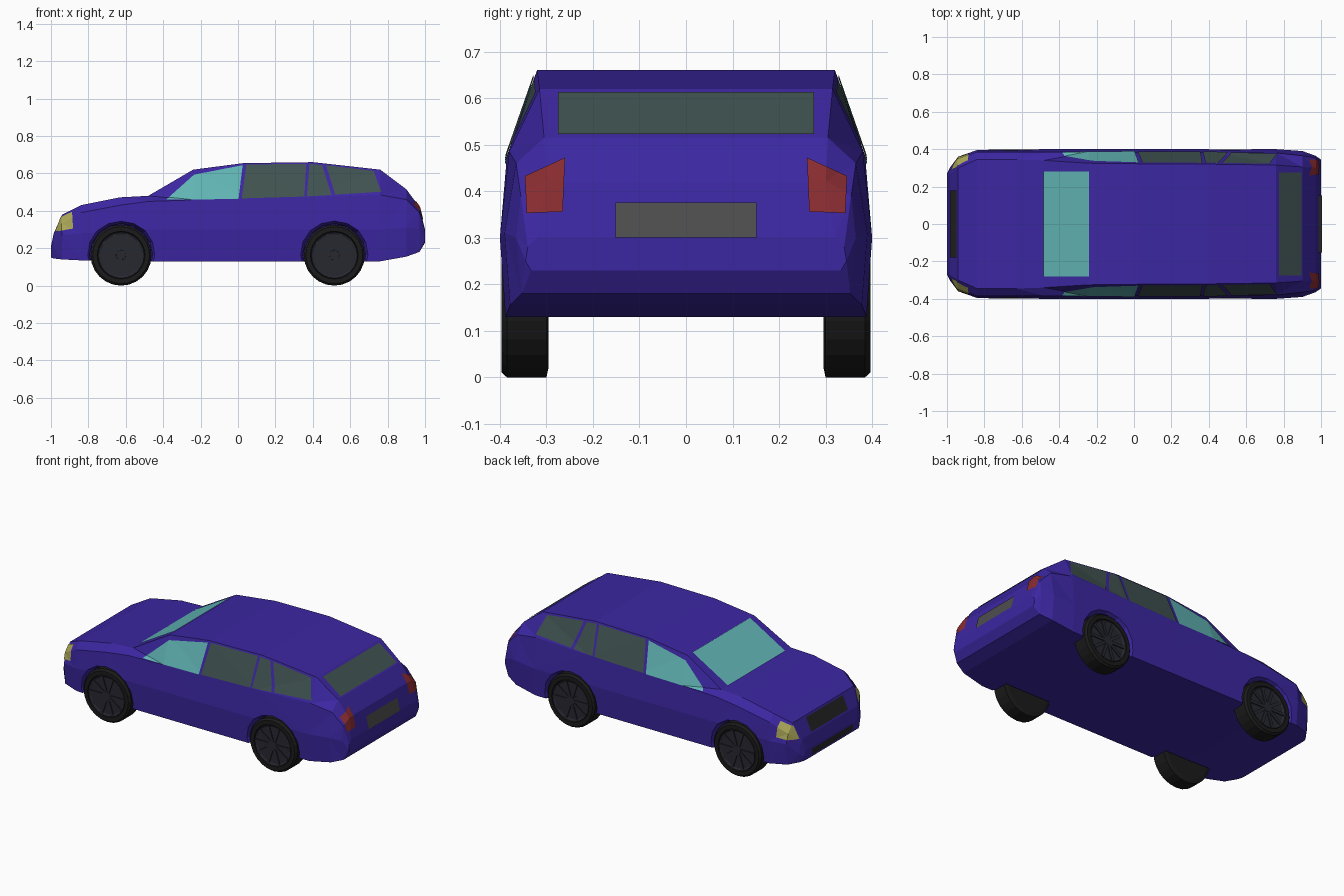
import bpy, bmesh, math
from mathutils import Vector, Matrix

if "Cube" in bpy.data.objects:
    bpy.data.objects.remove(bpy.data.objects["Cube"])


def material(name, rgb):
    m = bpy.data.materials.new(name)
    m.diffuse_color = (*rgb, 1)
    m.use_nodes = True
    m.node_tree.nodes["Principled BSDF"].inputs["Base Color"].default_value = m.diffuse_color
    return m


PAINT = material("paint", (.045, .02, .36))
TEAL = material("clear_glass", (.12, .46, .46))
DARK = material("tinted_glass", (.05, .085, .08))
RUBBER = material("rubber", (.011, .011, .011))
RIM = material("rim_metal", (.02, .021, .03))
RED = material("red_lens", (.25, .025, .03))
YELLOW = material("lamp_lens", (.42, .4, .1))
PLATE = material("plate_grey", (.075, .075, .075))
BLACK = material("grille_black", (.02, .02, .02))


def finish(bm, name, mat=None):
    me = bpy.data.meshes.new(name)
    bm.to_mesh(me)
    bm.free()
    ob = bpy.data.objects.new(name, me)
    bpy.context.collection.objects.link(ob)
    if mat:
        me.materials.append(mat)
    return ob


def loft(name, rings, mat=None):
    """Skin closed rings of points and cap both ends."""
    bm = bmesh.new()
    vs = [[bm.verts.new(p) for p in r] for r in rings]
    for a, b in zip(vs, vs[1:]):
        for i in range(len(a)):
            j = (i + 1) % len(a)
            bm.faces.new((a[i], a[j], b[j], b[i]))
    bm.faces.new(vs[0])
    bm.faces.new(vs[-1])
    bmesh.ops.recalc_face_normals(bm, faces=bm.faces)
    return finish(bm, name, mat)


# Body stations: x, floor z, half width, waist z, shoulder y, shoulder z, top y, top z
STATIONS = [
    (-1.0, .15, .27, .18, .265, .2, .25, .21),
    (-.985, .145, .30, .2, .29, .25, .27, .28),
    (-.94, .14, .36, .27, .345, .33, .30, .38),
    (-.84, .135, .395, .28, .385, .39, .345, .43),
    (-.63, .13, .40, .29, .385, .43, .345, .472),
    (-.48, .13, .40, .30, .385, .45, .34, .48),
    (-.24, .13, .40, .30, .385, .458, .325, .62),
    (.03, .13, .40, .30, .385, .465, .322, .655),
    (.40, .13, .40, .30, .385, .475, .32, .66),
    (.76, .13, .40, .30, .38, .485, .315, .62),
    (.90, .155, .39, .31, .365, .46, .305, .515),
    (.97, .18, .365, .30, .355, .39, .30, .42),
    (1.0, .23, .345, .25, .34, .28, .32, .30),
]
rings = []
for x, zb, w, zm, ys, zs, yt, zt in STATIONS:
    half = [(w - .012, zb), (w, zm), (ys, zs), (yt, zt)]
    rings.append([(x, y, z) for y, z in half] + [(x, -y, z) for y, z in reversed(half)])
body = loft("car_body", rings, PAINT)
bm = bmesh.new()
bm.from_mesh(body.data)
bmesh.ops.triangulate(bm, faces=bm.faces)
bm.to_mesh(body.data)
bm.free()


def panel(name, outline, axis, sign, near, mat):
    """Trim a copy of the body skin to a convex outline seen along an axis."""
    d = Vector([sign if i == axis else 0 for i in range(3)])

    def lift(p):
        p = list(p)
        p.insert(axis, sign * near)
        return Vector(p)

    pts = [lift(p) for p in outline]
    mid = sum(pts, Vector()) / len(pts)
    bm = bmesh.new()
    bm.from_mesh(body.data)
    away = [f for f in bm.faces if f.normal.dot(d) < .05]
    bmesh.ops.delete(bm, geom=away, context='FACES')
    cuts = [(mid, -d)]
    for a, b in zip(pts, pts[1:] + pts[:1]):
        n = (b - a).cross(d)
        cuts.append((a, -n if n.dot(mid - a) > 0 else n))
    for co, no in cuts:
        bmesh.ops.bisect_plane(bm, geom=bm.verts[:] + bm.edges[:] + bm.faces[:],
                               plane_co=co, plane_no=no.normalized(), clear_outer=True)
    bm.normal_update()
    for v, n in [(v, v.normal.copy()) for v in bm.verts]:
        v.co += n * .004
    return finish(bm, name, mat)


def rect(u0, u1, v0, v1):
    return [(u0, v0), (u1, v0), (u1, v1), (u0, v1)]


# Side glass and lamps
SIDE = [
    ("front_door_window", [(-.385, .456), (-.235, .592), (.025, .643), (.003, .463)], TEAL),
    ("rear_door_window", [(.02, .465), (.045, .646), (.365, .65), (.355, .475)], DARK),
    ("quarter_window", [(.368, .476), (.382, .65), (.45, .643), (.50, .483)], DARK),
    ("cargo_window", [(.52, .485), (.47, .643), (.725, .612), (.765, .50)], DARK),
    ("headlight", [(-.976, .287), (-.945, .365), (-.885, .393), (-.88, .305)], YELLOW),
]
for s, side in ((1, "left"), (-1, "right")):
    for name, outline, mat in SIDE:
        panel(f"{name}_{side}", outline, 1, s, .1, mat)
    tail = [(.26, .47), (.345, .43), (.342, .352), (.265, .355)]
    panel(f"tail_light_{side}", [(s * y, z) for y, z in tail], 0, 1, .8, RED)

# Front and rear glass, grille, intake and plate
panel("windshield", rect(-.48, -.24, -.28, .28), 2, 1, .4, TEAL)
panel("rear_window", rect(-.275, .275, .52, .61), 0, 1, .7, DARK)
panel("rear_plate", rect(-.152, .152, .30, .375), 0, 1, .8, PLATE)
panel("front_grille", rect(-.18, .18, .29, .37), 0, -1, .8, BLACK)
panel("lower_intake", rect(-.2, .2, .162, .2), 0, -1, .8, BLACK)

# Wheels and flared wheel arches
WZ = .163


def disc_rings(cx, s, profile, n):
    return [[(cx + r * math.cos(2 * math.pi * i / n), s * y,
              WZ + r * math.sin(2 * math.pi * i / n)) for i in range(n)]
            for r, y in profile]


for cx, end in ((-.625, "front"), (.515, "rear")):
    for s, side in ((1, "left"), (-1, "right")):
        tag = f"{end}_{side}"
        cutter = loft(f"arch_cutter_{tag}", disc_rings(cx, s, [(.166, .285), (.168, .36), (.196, .43)], 16))
        cutter.hide_render = True
        cutter.hide_viewport = True
        mod = body.modifiers.new(f"arch_{tag}", 'BOOLEAN')
        mod.operation = 'DIFFERENCE'
        mod.solver = 'EXACT'
        mod.object = cutter
        loft(f"tyre_{tag}", disc_rings(cx, s, [(.14, .295), (.163, .300), (.163, .385), (.152, .397),
                                               (.128, .397), (.124, .384)], 24), RUBBER)
        loft(f"rim_{tag}", disc_rings(cx, s, [(.125, .382), (.123, .394), (.112, .387), (.03, .387),
                                              (.026, .394)], 24), RIM)
        # Ten thin spokes
        bm = bmesh.new()
        for i in range(10):
            m = (Matrix.Translation((cx, s * .388, WZ)) @ Matrix.Rotation(i * math.pi / 5, 4, 'Y')
                 @ Matrix.Translation((.07, 0, 0)) @ Matrix.Diagonal((.095, .01, .018, 1)))
            bmesh.ops.create_cube(bm, size=1, matrix=m)
        finish(bm, f"spokes_{tag}", RIM)
